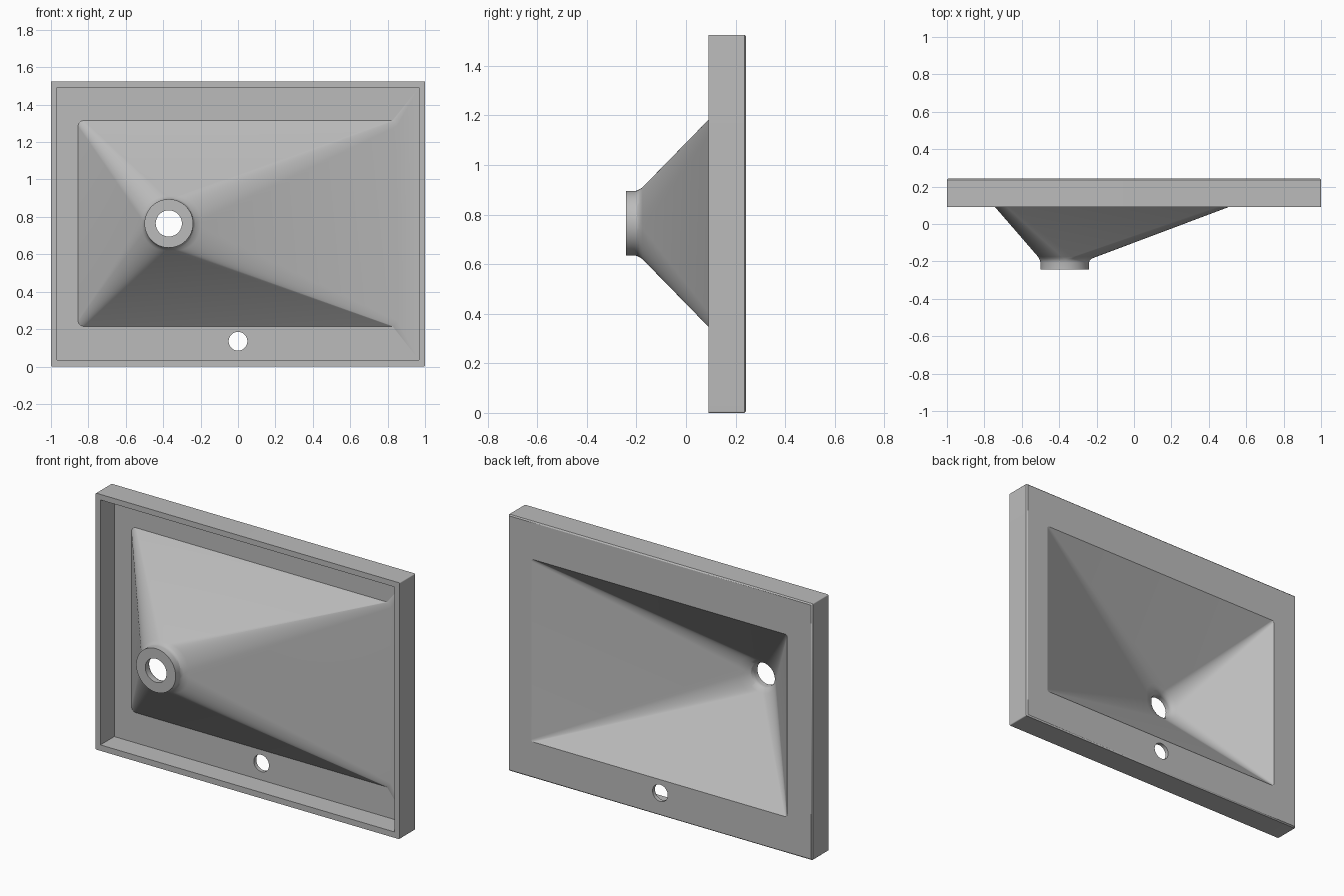
import bpy, bmesh, math
from mathutils import Vector

cube = bpy.data.objects.get("Cube")
if cube:
    bpy.data.objects.remove(cube, do_unlink=True)

STEPS = 12                      # segments per rounded corner
DRAIN_X, DRAIN_Z = -0.37, 0.765
FLOOR, BACK, RIM = 0.22, 0.243, 0.09

ceramic = bpy.data.materials.new("grey ceramic")
ceramic.use_nodes = True
grey = (0.5, 0.5, 0.5, 1)
ceramic.diffuse_color = grey
ceramic.node_tree.nodes["Principled BSDF"].inputs["Base Color"].default_value = grey


def rounded_rect(x0, x1, z0, z1, y, r=0.0):
    """Loop of points around a rectangle with rounded corners."""
    corners = [(x1 - r, z1 - r), (x0 + r, z1 - r), (x0 + r, z0 + r), (x1 - r, z0 + r)]
    loop = []
    for q, (cx, cz) in enumerate(corners):
        for i in range(STEPS + 1):
            a = (q + i / STEPS) * math.pi / 2
            loop.append(Vector((cx + r * math.cos(a), y, cz + r * math.sin(a))))
    return loop


def circle(r, y):
    return rounded_rect(DRAIN_X - r, DRAIN_X + r, DRAIN_Z - r, DRAIN_Z + r, y, r)


def blend(a, b, t):
    return [p.lerp(q, t) for p, q in zip(a, b)]


# Funnel ends: underside and bowl side
under_top = rounded_rect(-0.855, 0.85, 0.215, 1.315, FLOOR, 0.03)
under_low = circle(0.13, -0.19)
bowl_top = rounded_rect(-0.835, 0.848, 0.215, 1.30, BACK, 0.012)
bowl_low = circle(0.09, -0.185)

# Closed chain of loops: drain, underside, hollow rim, slab, bowl
rings = [
    circle(0.07, -0.243),
    circle(0.13, -0.243),
    circle(0.13, -0.207),
    circle(0.132, -0.197),
    blend(circle(0.136, -0.188), under_top, 0.005),
    blend(under_low, under_top, 0.035),
    under_top,
    rounded_rect(-0.968, 0.968, 0.035, 1.492, FLOOR),
    rounded_rect(-0.968, 0.968, 0.035, 1.492, RIM),
    rounded_rect(-1, 1, 0, 1.525, RIM, 0.006),
    rounded_rect(-1, 1, 0, 1.525, BACK - 0.007, 0.006),
    rounded_rect(-0.993, 0.993, 0.007, 1.518, BACK),
    bowl_top,
    blend(bowl_low, bowl_top, 0.04),
    blend(bowl_low, bowl_top, 0.01),
    circle(0.078, -0.195),
    circle(0.071, -0.208),
    circle(0.07, -0.215),
]

bm = bmesh.new()
loops = [[bm.verts.new(p) for p in ring] for ring in rings]
for a, b in zip(loops, loops[1:] + loops[:1]):
    for i in range(len(a)):
        j = (i + 1) % len(a)
        bm.faces.new((a[i], a[j], b[j], b[i]))
bmesh.ops.remove_doubles(bm, verts=bm.verts, dist=0.0001)
bmesh.ops.recalc_face_normals(bm, faces=bm.faces)
mesh = bpy.data.meshes.new("wash_basin")
bm.to_mesh(mesh)
bm.free()
mesh.materials.append(ceramic)
basin = bpy.data.objects.new("wash_basin", mesh)
bpy.context.collection.objects.link(basin)

# Tap hole
bpy.ops.mesh.primitive_cylinder_add(vertices=48, radius=0.05, depth=0.12,
                                    location=(0, 0.23, 0.135), rotation=(math.pi / 2, 0, 0))
cutter = bpy.context.object
cutter.name = "tap_hole_cutter"
cutter.hide_render = True
cutter.data.materials.append(ceramic)

bpy.ops.object.select_all(action='DESELECT')
basin.select_set(True)
bpy.context.view_layer.objects.active = basin
cut = basin.modifiers.new("tap_hole", 'BOOLEAN')
cut.operation = 'DIFFERENCE'
cut.solver = 'EXACT'
cut.object = cutter
bpy.ops.object.modifier_apply(modifier=cut.name)
bpy.data.objects.remove(cutter, do_unlink=True)

# Smooth funnel, with a crisp bowl opening
bpy.ops.object.shade_smooth_by_angle(angle=math.radians(30))
verts = basin.data.vertices
for e in basin.data.edges:
    if all(verts[v].co.y > BACK - 0.001 for v in e.vertices):
        e.use_edge_sharp = True
